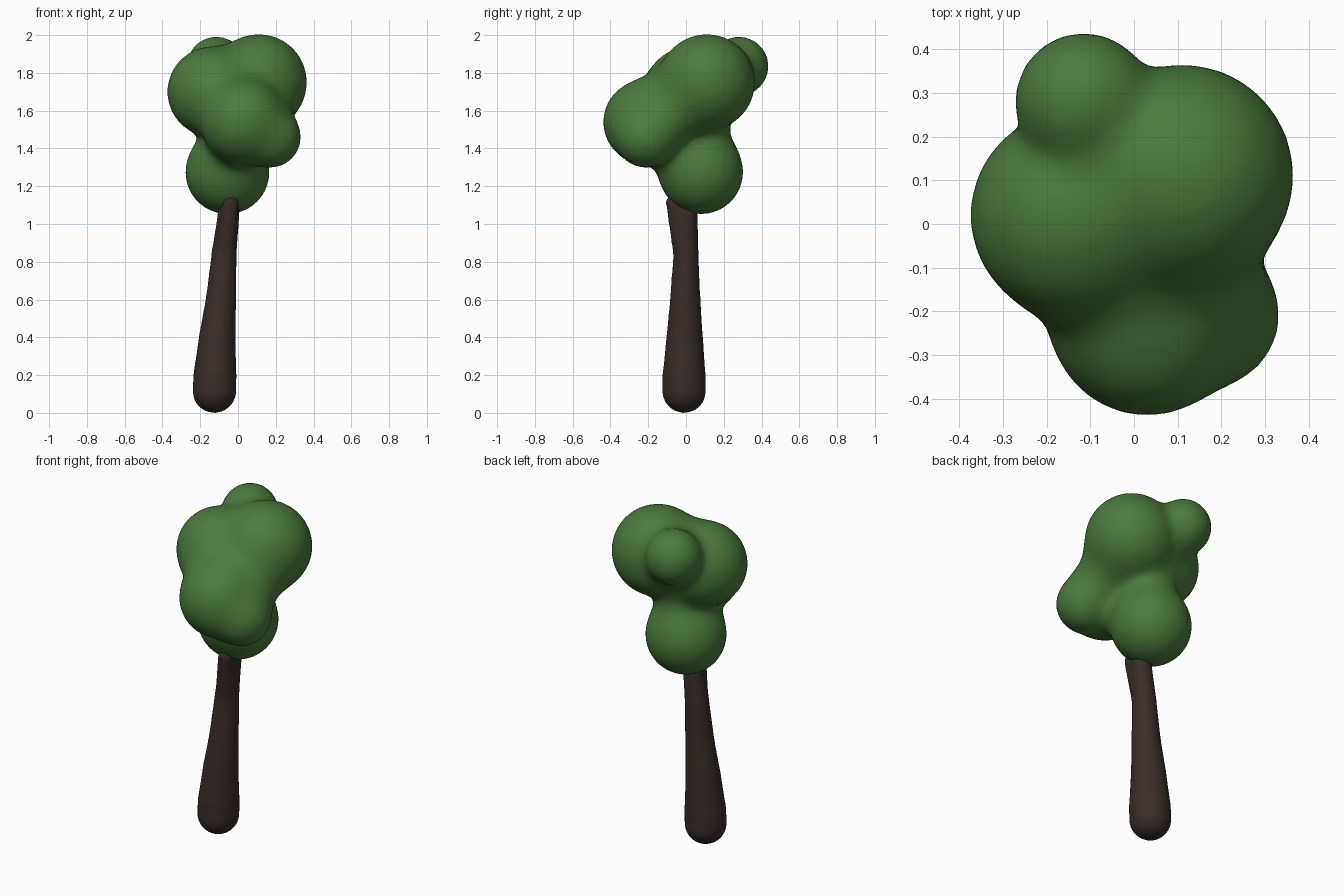
import bpy, bmesh
from mathutils import Vector, Matrix

if "Cube" in bpy.data.objects:
    bpy.data.objects.remove(bpy.data.objects["Cube"])


def material(name, rgb):
    m = bpy.data.materials.new(name)
    m.diffuse_color = (*rgb, 1)
    m.use_nodes = True
    m.node_tree.nodes["Principled BSDF"].inputs["Base Color"].default_value = m.diffuse_color
    return m


def field(p, segs, k):
    # distance to tapered round segments, softly blended by k
    d = None
    for a, ra, ab, dr, l2 in segs:
        t = min(1, max(0, (p - a).dot(ab) / l2)) if l2 else 0
        e = (p - a - ab * t).length - ra - dr * t
        if d is None:
            d = e
        else:
            h = max(k - abs(d - e), 0) / k
            d = min(d, e) - h * h * k / 4
    return d


def blend_mesh(name, pairs, k, voxel, smooth, mat):
    # rough union of spheres, remeshed, then pulled on to the blended surface
    segs = []
    bm = bmesh.new()
    for a, b in pairs:
        va, vb = Vector(a[:3]), Vector(b[:3])
        segs.append((va, a[3], vb - va, b[3] - a[3], (vb - va).length_squared))
        n = int((vb - va).length / 0.02) + 1
        for i in range(n + 1 if n > 1 else 1):
            bmesh.ops.create_icosphere(
                bm, subdivisions=3, radius=a[3] + (b[3] - a[3]) * i / n,
                matrix=Matrix.Translation(va.lerp(vb, i / n)))
    me = bpy.data.meshes.new(name)
    bm.to_mesh(me)
    bm.free()
    ob = bpy.data.objects.new(name, me)
    bpy.context.collection.objects.link(ob)
    bpy.ops.object.select_all(action='DESELECT')
    ob.select_set(True)
    bpy.context.view_layer.objects.active = ob
    mod = ob.modifiers.new("remesh", 'REMESH')
    mod.mode = 'VOXEL'
    mod.voxel_size = voxel
    bpy.ops.object.modifier_apply(modifier=mod.name)
    h = 0.001
    axes = [Vector((h, 0, 0)), Vector((0, h, 0)), Vector((0, 0, h))]
    for v in ob.data.vertices:
        p = v.co.copy()
        for _ in range(4):
            d = field(p, segs, k)
            if abs(d) < 0.0005:
                break
            g = Vector([(field(p + x, segs, k) - d) / h for x in axes])
            if g.length > 0.2:
                p -= g * (d / g.length_squared)
        v.co = p
    # relax the seams
    mod = ob.modifiers.new("relax", 'SMOOTH')
    mod.iterations = smooth
    bpy.ops.object.modifier_apply(modifier=mod.name)
    ob.data.materials.clear()
    ob.data.materials.append(mat)
    bpy.ops.object.shade_smooth()
    return ob


# leaf clumps: x, y, z, radius
top = (0.11, 0.11, 1.75, 0.251)
left = (-0.135, 0.02, 1.70, 0.23)
front = (0.03, -0.215, 1.54, 0.215)
side = (0.17, -0.21, 1.46, 0.158)
back = (-0.115, 0.28, 1.835, 0.151)
low = (-0.056, 0.08, 1.275, 0.222)
core = (-0.01, 0.07, 1.70, 0.23)


def link(a, b, ra, rb):
    return (*a[:3], ra), (*b[:3], rb)


# clumps, then the fuller masses that join them
leaves = [(c, c) for c in (top, left, front, side, back, low)] + [
    link(top, left, 0.21, 0.20),
    link(left, front, 0.195, 0.18),
    link(top, front, 0.19, 0.18),
    link(top, side, 0.18, 0.12),
    link(back, core, 0.12, 0.16),
    link(low, core, 0.16, 0.145),
    link(low, front, 0.15, 0.14),
]
blend_mesh("foliage", leaves, 0.07, 0.02, 5,
           material("leaf_green", (0.07, 0.19, 0.045)))

# leaning trunk with a short stub of a branch at the front
trunk = [
    (-0.125, -0.01, 0.115, 0.116),
    (-0.122, -0.01, 0.2, 0.114),
    (-0.11, -0.007, 0.4, 0.097),
    (-0.09, -0.004, 0.6, 0.081),
    (-0.073, 0.0, 0.85, 0.067),
    (-0.05, 0.004, 1.05, 0.058),
    (-0.03, 0.012, 1.22, 0.05),
]
branch = [(-0.07, -0.008, 0.85, 0.061), (-0.038, -0.065, 1.115, 0.043)]
blend_mesh("trunk", list(zip(trunk, trunk[1:])) + [tuple(branch)], 0.004, 0.015, 12,
           material("bark_brown", (0.04, 0.026, 0.022)))
